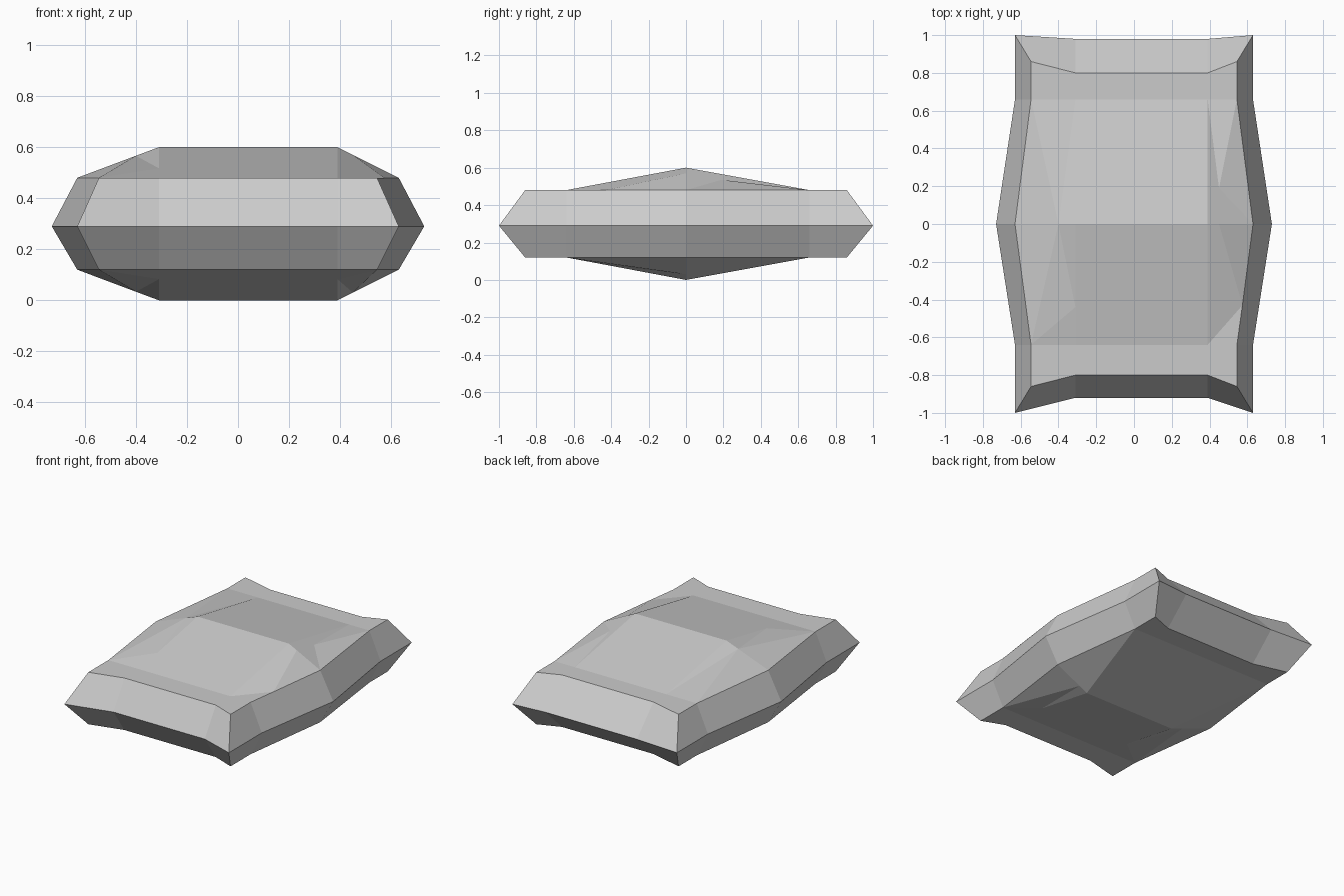
import bpy
import bmesh

cube = bpy.data.objects.get("Cube")
if cube:
    bpy.data.objects.remove(cube, do_unlink=True)

# One plain cloth colour
cloth = bpy.data.materials.new("grey_cloth")
cloth.use_nodes = True
grey = (0.6, 0.6, 0.6, 1)
cloth.diffuse_color = grey
cloth.node_tree.nodes["Principled BSDF"].inputs["Base Color"].default_value = grey

MID = 0.29
LEFT, RIGHT = -0.31, 0.39


def outline(corner_x, bulge_x, corner_y, front_y, back_y):
    """Counter-clockwise outline starting at the front -x corner."""
    c, b, y = corner_x, bulge_x, corner_y
    return [(-c, -y), (LEFT, front_y), (RIGHT, front_y), (c, -y),
            (c, -0.64), (b, 0), (c, 0.66),
            (c, y), (RIGHT, back_y), (LEFT, back_y), (-c, y),
            (-c, 0.66), (-b, 0), (-c, -0.64)]


seam = outline(0.63, 0.73, 1.0, -0.92, 0.98)
panel = outline(0.545, 0.63, 0.86, -0.80, 0.80)

# Panel points: x, y and share of the crown height
folds = {
    "A": (LEFT, -0.64, 0), "B": (RIGHT, -0.64, 0),
    "C": (RIGHT, 0.66, 0), "D": (LEFT, 0.66, 0),
    "E": (LEFT, 0, 1), "F": (RIGHT, 0, 1),
    "G": (LEFT, -0.44, 0.31), "P": (RIGHT, -0.44, 0.31),
    "H": (-0.40, 0, 0.72), "M": (0.45, 0, 0.75),
    "K": (0.574, -0.43, 0), "N": (0.45, 0.19, 0.46),
}

# Faces by point name; numbers are outline points
ends = ["0 1 A 13", "1 2 B A", "2 3 4 B", "6 7 8 C", "8 9 D C", "9 10 11 D"]
left_front = ["13 A G", "13 G H", "13 H 12", "G E H"]
left_back = ["11 12 H", "11 H D", "H E D"]
top_faces = ends + left_front + left_back + [
    "A B F E G", "E F C D",
    "B 4 K", "B K M F", "K 5 M",
    "F M N", "F N C", "N 6 C", "M 5 N", "5 6 N"]
bottom_faces = ends + left_front + [
    "A B P F E G", "E F C D",
    "4 P B", "4 M P", "4 5 M", "P M F",
    "5 6 F M", "6 C F", "11 12 H E", "11 E D"]

bm = bmesh.new()
rim = [bm.verts.new((x, y, MID)) for x, y in seam]


def add_half(base, rise, faces):
    """Sloped side band and crowned panel on one side of the seam."""
    used = set(" ".join(faces).split())
    pts = {str(i): bm.verts.new((x, y, base)) for i, (x, y) in enumerate(panel)}
    for name, (x, y, h) in folds.items():
        if name in used:
            pts[name] = bm.verts.new((x, y, base + rise * h))
    n = len(rim)
    for i in range(n):
        j = (i + 1) % n
        quad = [rim[i], rim[j], pts[str(j)], pts[str(i)]]
        bm.faces.new(quad if rise > 0 else quad[::-1])
    for face in faces:
        loop = [pts[name] for name in face.split()]
        f = bm.faces.new(loop)
        f.normal_update()
        if f.normal.z * rise < 0:
            f.normal_flip()


add_half(0.48, 0.12, top_faces)
add_half(0.12, -0.12, bottom_faces)

mesh = bpy.data.meshes.new("cushion")
bm.to_mesh(mesh)
bm.free()
mesh.materials.append(cloth)
cushion = bpy.data.objects.new("cushion", mesh)
bpy.context.collection.objects.link(cushion)
